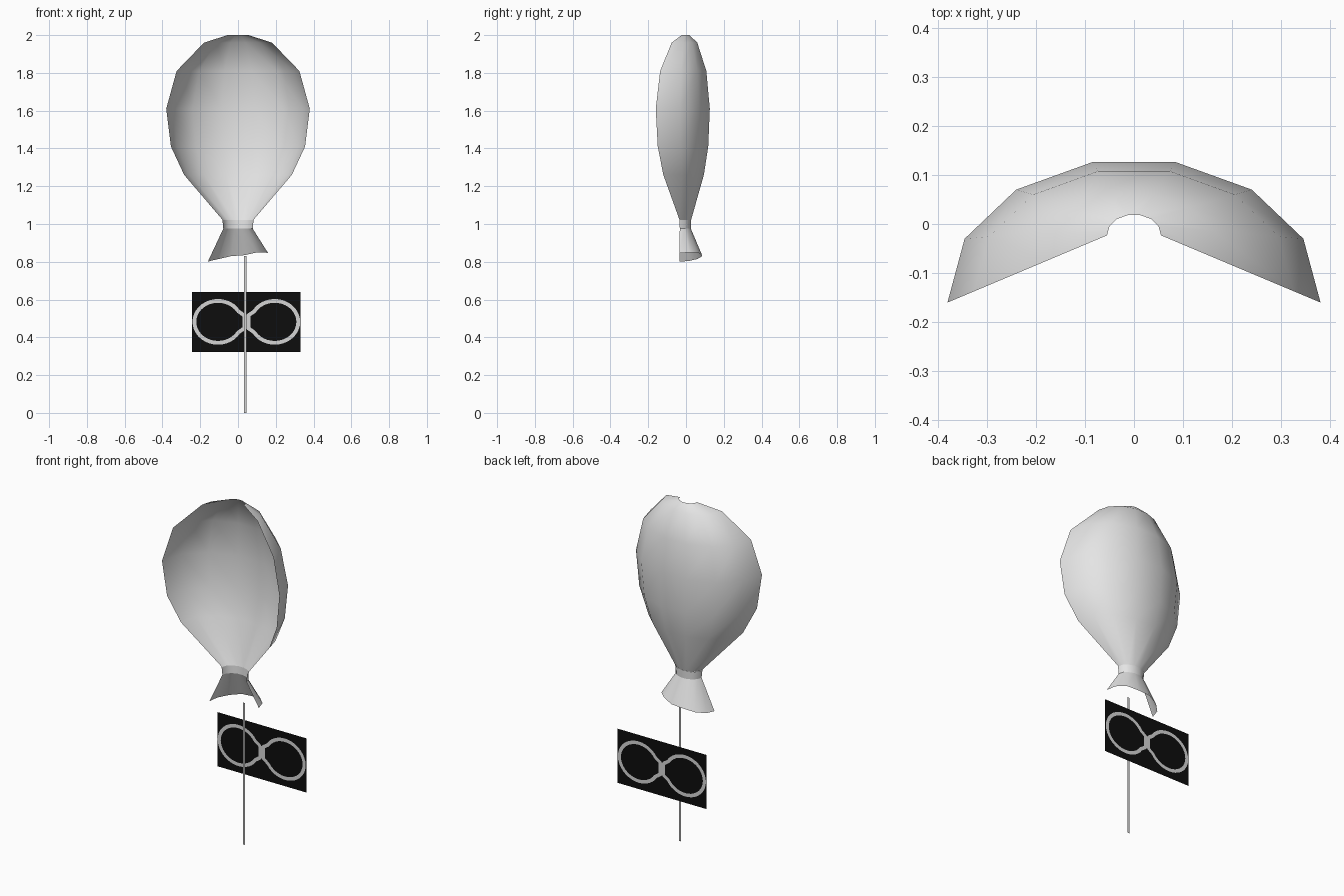
import bpy
from math import sin, cos, radians, hypot

if "Cube" in bpy.data.objects:
    bpy.data.objects.remove(bpy.data.objects["Cube"])


def material(name, rgb):
    m = bpy.data.materials.new(name)
    m.diffuse_color = (*rgb, 1)
    m.use_nodes = True
    m.node_tree.nodes["Principled BSDF"].inputs["Base Color"].default_value = m.diffuse_color
    return m


CLOTH = material("pale grey", (0.78, 0.78, 0.78))
SILVER = material("silver grey", (0.66, 0.66, 0.66))
BLACK = material("black", (0.004, 0.004, 0.004))


def make(name, verts, faces, mat, smooth=False):
    me = bpy.data.meshes.new(name)
    me.from_pydata(verts, [], faces)
    me.materials.append(mat)
    if smooth:
        for p in me.polygons:
            p.use_smooth = True
    ob = bpy.data.objects.new(name, me)
    bpy.context.collection.objects.link(ob)
    return ob


def plate(name, x0, x1, z0, z1, y, mat):
    return make(name, [(x0, y, z0), (x1, y, z0), (x1, y, z1), (x0, y, z1)],
                [(0, 1, 2, 3)], mat)


# Open half ring shared by every level of the cloth shell, mirrored in x
HALF = [(0.38, -0.16), (0.345, -0.03), (0.24, 0.07), (0.085, 0.126)]
ARC = [(x, y) for x, y in HALF] + [(-x, y) for x, y in reversed(HALF)]


def ring(half_width, z, dy=0.0):
    s = half_width / 0.38
    return [(x * s, y * s + dy, z) for x, y in ARC]


def loft(name, rings, mat):
    n = len(ARC)
    verts = [v for r in rings for v in r]
    faces = [(k * n + i, k * n + i + 1, (k + 1) * n + i + 1, (k + 1) * n + i)
             for k in range(len(rings) - 1) for i in range(n - 1)]
    return make(name, verts, faces, mat, smooth=True)


# Balloon shaped hood, open at the front and at the crown
HOOD = [(0.08, 1.02), (0.285, 1.26), (0.355, 1.41), (0.38, 1.61),
        (0.325, 1.81), (0.18, 1.96), (0.055, 2.0)]
loft("hood", [ring(w, z) for w, z in HOOD], CLOTH)

# Neck band
loft("neck_band", [ring(0.078, 0.975), ring(0.082, 1.02)], CLOTH)

# Flared skirt with an uneven hem
HEM = [0.845, 0.85, 0.85, 0.835, 0.83, 0.815, 0.805, 0.80]
hem = [(x, y, z) for (x, y, _), z in zip(ring(0.16, 0, 0.032), HEM)]
loft("skirt", [hem, ring(0.078, 0.975)], CLOTH)

# Flat pole
plate("pole", 0.031, 0.045, 0.0, 0.83, 0.0, SILVER)

# Sign board behind the pole
CX, CZ, BY = 0.044, 0.482, 0.158
plate("board", CX - 0.288, CX + 0.288, 0.323, 0.64, BY, BLACK)


# Painted loops on both faces of the board
def ribbon(name, pts, width, y, mat):
    verts = []
    for i, (x, z) in enumerate(pts):
        a, b = pts[max(i - 1, 0)], pts[min(i + 1, len(pts) - 1)]
        tx, tz = b[0] - a[0], b[1] - a[1]
        k = width / 2 / hypot(tx, tz)
        verts += [(x - tz * k, y, z + tx * k), (x + tz * k, y, z - tx * k)]
    faces = [(2 * i, 2 * i + 1, 2 * i + 3, 2 * i + 2) for i in range(len(pts) - 1)]
    return make(name, verts, faces, mat)


lobe = [(0.008, -0.032)]
lobe += [(0.15 + 0.125 * cos(radians(t)), 0.111 * sin(radians(t)))
         for t in range(-150, 151, 10)]
lobe += [(0.008, 0.032)]
for face, y in (("front", BY - 0.002), ("back", BY + 0.002)):
    for side, s in (("left", -1), ("right", 1)):
        ribbon(f"{face}_{side}_loop", [(CX + s * x, CZ + z) for x, z in lobe],
               0.02, y, SILVER)
    plate(f"{face}_loop_knot", CX - 0.021, CX + 0.021, CZ - 0.037, CZ + 0.037,
          y + (y - BY) * 0.3, SILVER)
